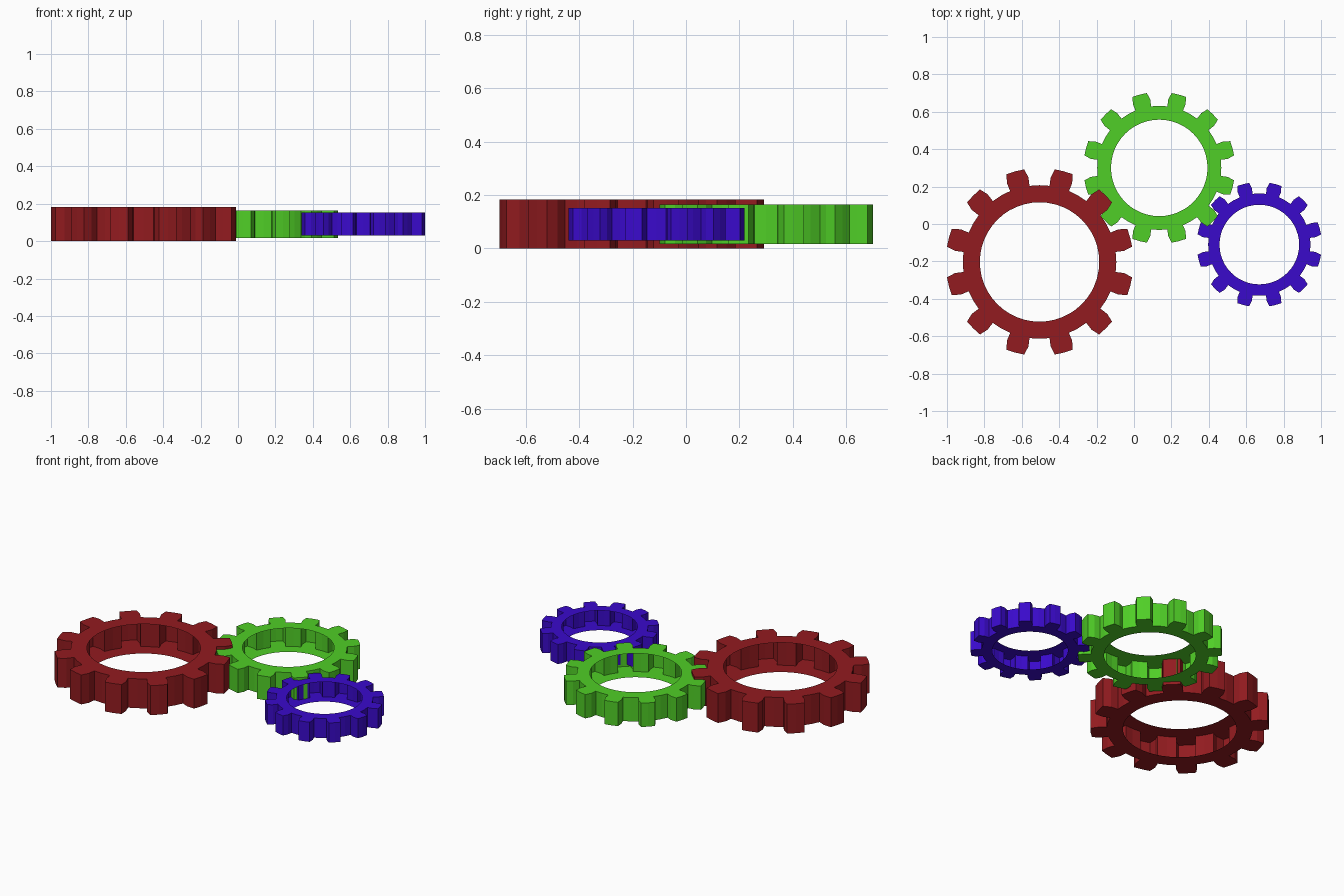
import bpy
import bmesh
from math import cos, sin, pi, tan, radians

if "Cube" in bpy.data.objects:
    bpy.data.objects.remove(bpy.data.objects["Cube"])

TEETH = 12


def make_gear(name, x, y, z, r, color):
    ra, rd, rb = r * 1.1, r * 0.9, r * 0.7          # tip, root and bore radii
    half = r * 0.2                                  # half thickness
    step = 2 * pi / TEETH / 4
    taper = r * 0.1 * tan(radians(20)) / ra         # tooth narrowing at the tip
    bm = bmesh.new()

    def ring(radius, shift=0.0):
        # one loop of points on the bottom and top; shift narrows the tooth
        loops = []
        for h in (-half, half):
            pts = []
            for i in range(TEETH * 4):
                a = i * step + {1: shift, 3: -shift}.get(i % 4, 0)
                pts.append(bm.verts.new((radius * cos(a), radius * sin(a), h)))
            loops.append(pts)
        return loops

    bore, root, pitch, tip = ring(rb), ring(rd), ring(r), ring(ra, taper)
    n = TEETH * 4
    for i in range(n):
        j = (i + 1) % n
        tooth = i % 4 in (1, 2)
        layers = [bore, root] + ([pitch, tip] if tooth else [])
        # top and bottom faces
        for a, b in zip(layers, layers[1:]):
            bm.faces.new((a[1][i], b[1][i], b[1][j], a[1][j]))
            bm.faces.new((a[0][j], b[0][j], b[0][i], a[0][i]))
        # outer wall
        o = layers[-1]
        bm.faces.new((o[0][i], o[0][j], o[1][j], o[1][i]))
        # tooth flanks; the bore side is left open
        if i % 4 in (1, 3):
            for a, b in ((root, pitch), (pitch, tip)):
                f = (a[0][i], b[0][i], b[1][i], a[1][i])
                bm.faces.new(f if i % 4 == 1 else f[::-1])
    bmesh.ops.delete(bm, geom=[v for v in bm.verts if not v.link_faces], context='VERTS')

    mesh = bpy.data.meshes.new(name)
    bm.to_mesh(mesh)
    bm.free()
    obj = bpy.data.objects.new(name, mesh)
    obj.location = (x, y, z)
    bpy.context.collection.objects.link(obj)
    mat = bpy.data.materials.new(name + "_paint")
    mat.diffuse_color = (*color, 1)
    mat.use_nodes = True
    mat.node_tree.nodes["Principled BSDF"].inputs["Base Color"].default_value = mat.diffuse_color
    mesh.materials.append(mat)


# three meshing gears sharing one mid plane
MID = 0.0912
make_gear("large_gear", -0.505, -0.203, MID, 0.456, (0.29, 0.011, 0.014))
make_gear("medium_gear", 0.135, 0.300, MID, 0.3686, (0.08, 0.62, 0.02))
make_gear("small_gear", 0.670, -0.110, MID, 0.304, (0.042, 0.003, 0.60))
